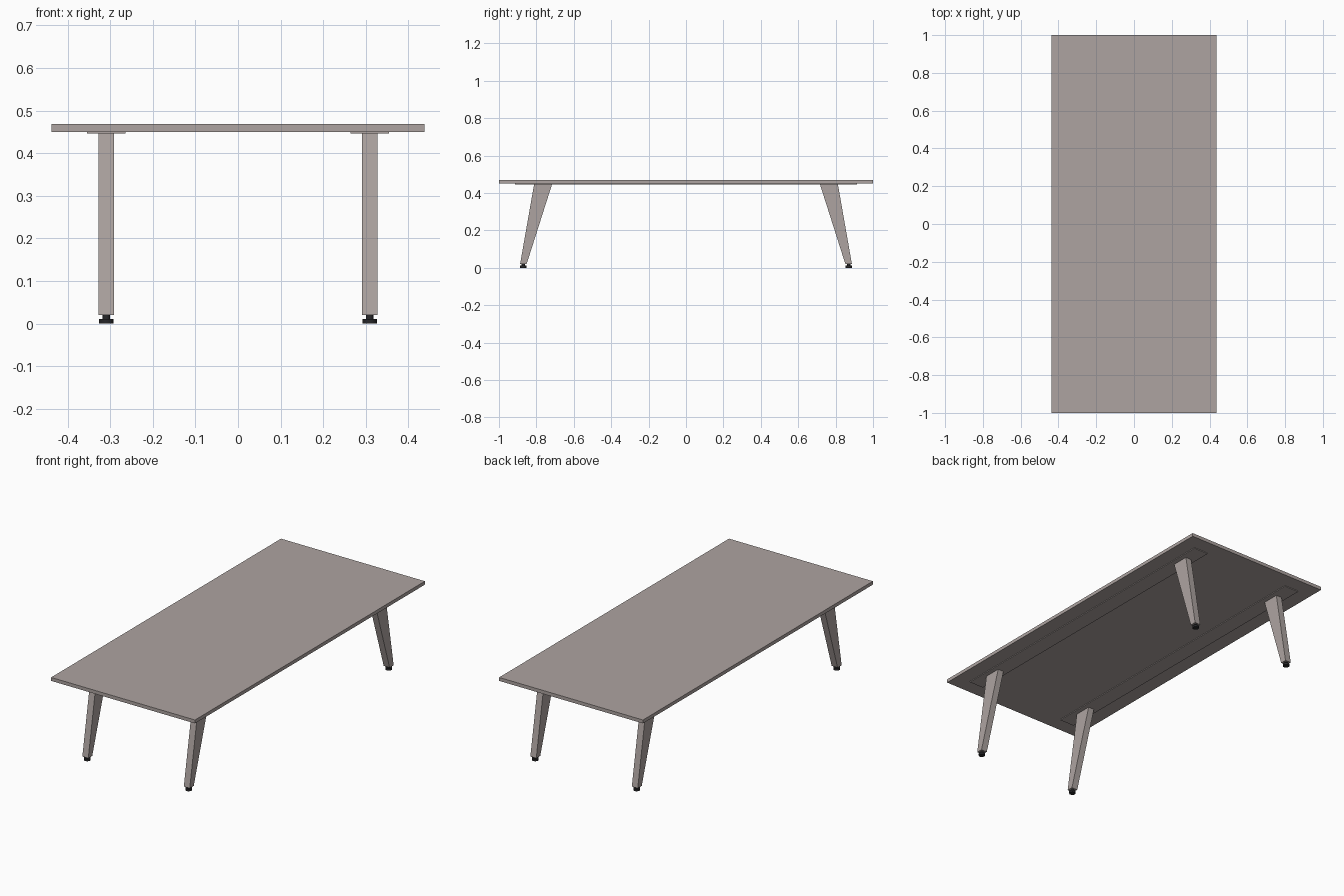
import bpy, bmesh

if "Cube" in bpy.data.objects:
    bpy.data.objects.remove(bpy.data.objects["Cube"])

def material(name, color):
    m = bpy.data.materials.new(name)
    m.diffuse_color = (*color, 1)
    m.use_nodes = True
    m.node_tree.nodes["Principled BSDF"].inputs["Base Color"].default_value = m.diffuse_color
    return m

taupe = material("taupe", (0.42, 0.37, 0.355))
black = material("black", (0.02, 0.02, 0.022))

def prism(name, lower, upper, mat):
    """Solid between two horizontal rectangles (x0, x1, y0, y1, z)."""
    bm = bmesh.new()
    v = [bm.verts.new((x, y, z)) for x0, x1, y0, y1, z in (lower, upper)
         for x, y in ((x0, y0), (x1, y0), (x1, y1), (x0, y1))]
    bm.faces.new(v[:4])
    bm.faces.new(v[4:])
    for i in range(4):
        j = (i + 1) % 4
        bm.faces.new((v[i], v[j], v[j + 4], v[i + 4]))
    bmesh.ops.recalc_face_normals(bm, faces=bm.faces)
    me = bpy.data.meshes.new(name)
    bm.to_mesh(me)
    bm.free()
    ob = bpy.data.objects.new(name, me)
    bpy.context.collection.objects.link(ob)
    me.materials.append(mat)
    return ob

def disc(name, x, y, z0, z1, r):
    bpy.ops.mesh.primitive_cylinder_add(vertices=24, radius=r, depth=z1 - z0,
                                        location=(x, y, (z0 + z1) / 2))
    ob = bpy.context.object
    ob.name = name
    ob.data.materials.append(black)
    bpy.ops.object.shade_smooth_by_angle()

# table top
prism("table_top", (-0.438, 0.438, -1, 1, 0.45), (-0.438, 0.438, -1, 1, 0.469), taupe)

for sx, side in ((-1, "left"), (1, "right")):
    # long mounting plate under the top
    cx = sx * 0.309
    prism(side + "_mounting_plate", (cx - 0.045, cx + 0.045, -0.915, 0.915, 0.446),
          (cx - 0.045, cx + 0.045, -0.915, 0.915, 0.45), taupe)
    for sy, end in ((-1, "front"), (1, "back")):
        n = f"{end}_{side}_"
        # tapered splayed leg
        prism(n + "leg", (cx - 0.018, cx + 0.018, sy * 0.887, sy * 0.852, 0.02),
              (cx - 0.018, cx + 0.018, sy * 0.812, sy * 0.716, 0.447), taupe)
        # levelling foot: pad and stem
        disc(n + "foot_pad", cx, sy * 0.87, 0, 0.011, 0.017)
        disc(n + "foot_stem", cx, sy * 0.87, 0.011, 0.022, 0.009)
